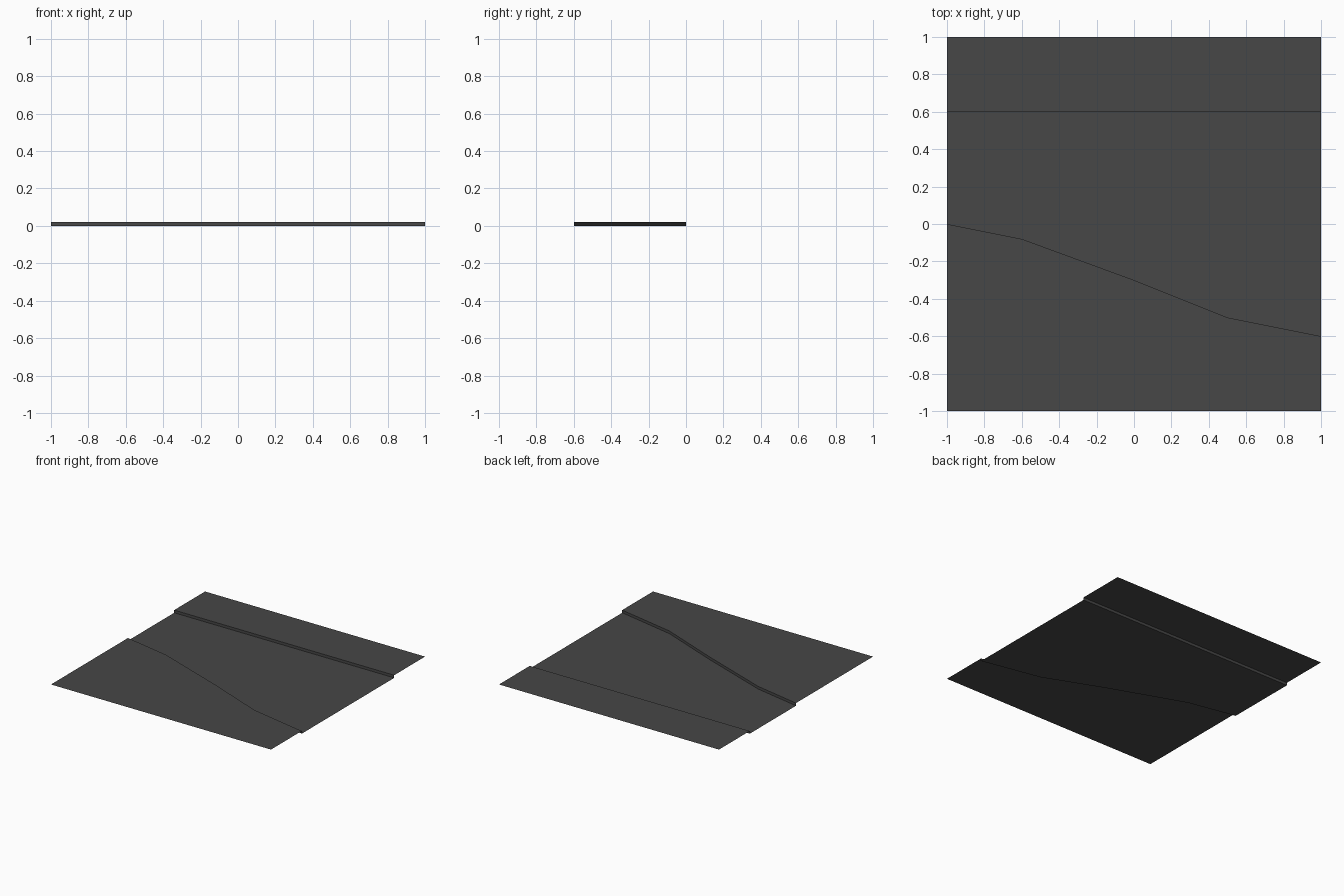
import bpy

if "Cube" in bpy.data.objects:
    bpy.data.objects.remove(bpy.data.objects["Cube"])

H = 0.022  # kerb height
XS = [-1.0, -0.6, 0.0, 0.5, 1.0]
CURVE = [0.0, -0.08, -0.3, -0.5, -0.6]  # winding front kerb line

asphalt = bpy.data.materials.new("dark_grey")
asphalt.diffuse_color = (0.063, 0.063, 0.063, 1)
asphalt.use_nodes = True
asphalt.node_tree.nodes["Principled BSDF"].inputs["Base Color"].default_value = asphalt.diffuse_color


def strip(name, xs, near, far):
    """Open sheet between two polylines; near/far are lists of (y, z)."""
    n = len(xs)
    verts = [(x, *p) for x, p in zip(xs, near)] + [(x, *p) for x, p in zip(xs, far)]
    faces = [(i, i + 1, n + i + 1, n + i) for i in range(n - 1)]
    mesh = bpy.data.meshes.new(name)
    mesh.from_pydata(verts, [], faces)
    mesh.materials.append(asphalt)
    obj = bpy.data.objects.new(name, mesh)
    bpy.context.collection.objects.link(obj)


def line(y, z):
    return [(y, z)] * len(XS)


curve_low = [(y, 0.0) for y in CURVE]
curve_top = [(y, H) for y in CURVE]

# Raised front pavement and its winding kerb, facing the road
strip("front_pavement", XS, line(-1.0, H), curve_top)
strip("front_kerb", XS, curve_top, curve_low)
# Lower road surface
strip("road", XS, curve_low, line(0.6, 0.0))
# Straight back kerb and raised back pavement
strip("back_kerb", [-1, 1], [(0.6, 0.0)] * 2, [(0.6, H)] * 2)
strip("back_pavement", [-1, 1], [(0.6, H)] * 2, [(1.0, H)] * 2)
